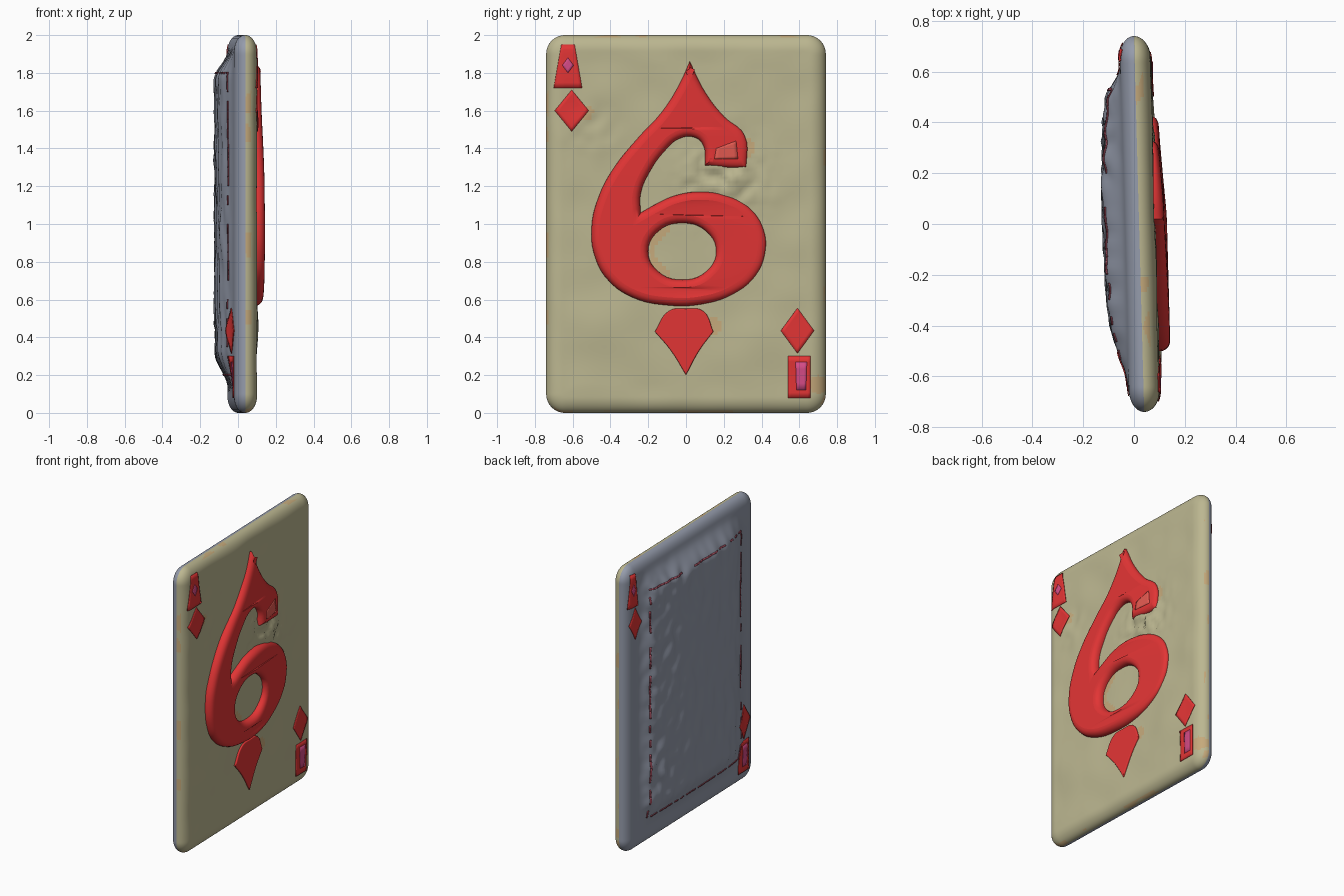
import bpy, bmesh, math, random
from mathutils import noise, Vector, Matrix

if "Cube" in bpy.data.objects:
    bpy.data.objects.remove(bpy.data.objects["Cube"])

random.seed(4)
HY, HZ, R = 0.74, 1.0, 0.10          # half width, half height, corner radius


def mat(name, rgb):
    m = bpy.data.materials.new(name)
    m.diffuse_color = (*rgb, 1)
    m.use_nodes = True
    m.node_tree.nodes["Principled BSDF"].inputs["Base Color"].default_value = m.diffuse_color
    return m


CREAM = mat("cream", (0.50, 0.47, 0.28))
SLATE = mat("slate", (0.30, 0.33, 0.41))
RED = mat("red", (0.76, 0.035, 0.035))
PINK = mat("pink", (0.66, 0.07, 0.24))
TAN = mat("tan", (0.56, 0.40, 0.20))
ROSE = mat("dull_rose", (0.40, 0.08, 0.12))
CORAL = mat("coral", (0.76, 0.10, 0.08))


def add_object(name, mesh, mats):
    ob = bpy.data.objects.new(name, mesh)
    bpy.context.collection.objects.link(ob)
    for m in mats:
        mesh.materials.append(m)
    return ob


def smoothstep(a, b, t):
    t = min(max((t - a) / (b - a), 0), 1)
    return t * t * (3 - 2 * t)


def bump(y, z, y0, z0, r):
    return math.exp(-((y - y0) ** 2 + (z - z0) ** 2) / r ** 2)


def middle(y):
    return 0.02 - 0.027 * y          # the slab is turned slightly


def inset(y, z):
    """Distance from the rounded outline; z measured from the slab centre."""
    a, b = abs(y) - (HY - R), abs(z) - (HZ - R)
    if a > 0 and b > 0:
        return max(R - math.hypot(a, b), 0)
    return max(min(HY - abs(y), HZ - abs(z)), 0)


def edge_round(d):
    return math.sqrt(max(1 - (1 - min(d / 0.085, 1)) ** 2, 0))


def front_base(y, z):
    return middle(y) + 0.062 * edge_round(inset(y, z - 1))


def surface(y, z, side):
    """x of the front (+1) or back (-1) skin, z measured from the floor."""
    d = inset(y, z - 1)
    fade = min(d / 0.15, 1)
    if side > 0:
        x = front_base(y, z) + 0.007 * fade * noise.noise(Vector((y * 5, z * 5, 1)))
        # lumpy clay beside the damaged end of the curl and near the lower pips
        x += 0.018 * bump(y, z, 0.22, 1.21, 0.10)
        x += 0.03 * bump(y, z, 0.2, 1.24, 0.18) * noise.noise(Vector((y * 18, z * 18, 4)))
        x += 0.012 * bump(y, z, -0.45, 0.45, 0.15) + 0.012 * bump(y, z, 0.4, 0.45, 0.13)
        return x + 0.012 * bump(y, z, -0.5, 1.5, 0.12) * noise.noise(Vector((y * 12, z * 12, 2)))
    side_rise = smoothstep(0.11, 0.26, HY - y) * smoothstep(0.05, 0.36, HY + y)
    panel = side_rise * smoothstep(0.06, 0.24, 2 - z) * smoothstep(0.1, 0.34, z)
    h = 0.058 * edge_round(d) + 0.045 * panel + 0.038 * max(1 - (y / 0.6) ** 2, 0) * panel
    h += panel * 0.011 * noise.noise(Vector((y * 14, z * 6, 8)))
    h += panel * 0.013 * smoothstep(0.0, 0.4, y) * noise.noise(Vector((y * 16, z * 13, 3)))
    return middle(y) - h


SMUDGES = [(0.31, 1.40, 0.06), (0.70, 0.15, 0.05), (0.15, 0.46, 0.045), (-0.53, 1.59, 0.04)]


def front_smudge(y, z):
    r = math.hypot((y + 0.02) / 0.18, (z - 0.855) / 0.15)
    return (0.78 < r < 1 and y < -0.08) or any(bump(y, z, *s) > 0.4 for s in SMUDGES)


# Slab: two gridded skins sharing one seam
NY, NZ = 110, 140
bm = bmesh.new()
for side in (1, -1):
    rows = []
    for j in range(NZ + 1):
        row = []
        for i in range(NY + 1):
            y = -HY * math.cos(math.pi * i / NY)
            z = -HZ * math.cos(math.pi * j / NZ)
            a, b = (abs(y) - HY + R) / R, (abs(z) - HZ + R) / R
            if a > 0 and b > 0:      # square corner to round corner
                a2, b2 = a * math.sqrt(1 - b * b / 2), b * math.sqrt(1 - a * a / 2)
                y = math.copysign(HY - R + R * a2, y)
                z = math.copysign(HZ - R + R * b2, z)
            row.append(bm.verts.new((surface(y, z + 1, side), y, z + 1)))
        rows.append(row)
    for j in range(NZ):
        for i in range(NY):
            q = [rows[j][i], rows[j][i + 1], rows[j + 1][i + 1], rows[j + 1][i]]
            f = bm.faces.new(q if side > 0 else q[::-1])
            f.smooth = True
            c = f.calc_center_median()
            f.material_index = 0 if side > 0 else 1
            # tan smudges along the seam and beside the red shapes
            seam = inset(c.y, c.z - 1) < 0.012 and noise.noise(c * 7) > 0.22
            if side > 0 and (seam or front_smudge(c.y, c.z)):
                f.material_index = 2
bmesh.ops.remove_doubles(bm, verts=bm.verts, dist=1e-5)
me = bpy.data.meshes.new("card_slab")
bm.to_mesh(me)
bm.free()
add_object("card_slab", me, [CREAM, SLATE, TAN])


def curl_taper(y, z):
    """The curl sinks toward the tip and the damaged end."""
    return 1 - 0.45 * smoothstep(0.0, 0.35, y) - 0.2 * smoothstep(1.2, 1.8, z)


# Raised shapes: filled, bevelled outlines on the front skin
def relief(name, outlines, half, bevel, taper):
    cu = bpy.data.curves.new(name + "_outline", "CURVE")
    cu.dimensions, cu.fill_mode = "2D", "BOTH"
    cu.resolution_u = 5
    cu.extrude, cu.bevel_depth, cu.offset = half - bevel, bevel, -bevel
    cu.bevel_resolution = 4
    for pts, sharp in outlines:
        sp = cu.splines.new("BEZIER")
        sp.bezier_points.add(len(pts) - 1)
        sp.use_cyclic_u = True
        for i, (p, bp) in enumerate(zip(pts, sp.bezier_points)):
            bp.co = (p[0], p[1], 0)
            kind = "VECTOR" if i in sharp else "AUTO"
            bp.handle_left_type = bp.handle_right_type = kind
    tmp = bpy.data.objects.new(name + "_tmp", cu)
    bpy.context.collection.objects.link(tmp)
    dg = bpy.context.evaluated_depsgraph_get()
    mesh = bpy.data.meshes.new_from_object(tmp.evaluated_get(dg))
    bpy.data.objects.remove(tmp)
    mesh.transform(Matrix(((0, 0, 1, 0), (1, 0, 0, 0), (0, 1, 0, 0), (0, 0, 0, 1))))
    for v in mesh.vertices:
        y, z = v.co.y, v.co.z
        v.co.x = v.co.x * (curl_taper(y, z) if taper else 1) + front_base(y, z)
    mesh.name = name
    mesh.materials.clear()
    ob = add_object(name, mesh, [RED])
    bpy.context.view_layer.objects.active = ob
    ob.select_set(True)
    bpy.ops.object.shade_smooth_by_angle(angle=math.radians(50))
    ob.select_set(False)


curl = [(0.02, 1.86), (-0.04, 1.73), (-0.13, 1.59), (-0.25, 1.46), (-0.38, 1.30),
        (-0.46, 1.15), (-0.50, 0.98), (-0.48, 0.82), (-0.41, 0.70), (-0.28, 0.61),
        (-0.10, 0.57), (0.08, 0.575), (0.25, 0.63), (0.37, 0.73), (0.42, 0.86),
        (0.41, 0.97), (0.35, 1.07), (0.24, 1.14), (0.08, 1.17), (-0.06, 1.15),
        (-0.15, 1.11), (-0.24, 1.06), (-0.24, 1.16), (-0.19, 1.28), (-0.11, 1.39),
        (-0.04, 1.45), (0.04, 1.46), (0.09, 1.42), (0.10, 1.31), (0.20, 1.30),
        (0.32, 1.30), (0.31, 1.47), (0.20, 1.57), (0.10, 1.70)]
ring = [(-0.02 + 0.18 * math.cos(t * math.pi / 4), 0.855 + 0.15 * math.sin(t * math.pi / 4))
        for t in range(8)]
relief("curl_relief", [(curl, {0, 21, 28, 30}), (ring, ())], 0.048, 0.042, True)
drop = [(0.0, 0.20), (-0.08, 0.33), (-0.165, 0.43), (-0.09, 0.54), (0.0, 0.552),
        (0.09, 0.54), (0.145, 0.43), (0.07, 0.33)]
relief("drop_pip", [(drop, {0, 2, 6})], 0.012, 0.006, False)


# Painted marks: thin quads laid on a skin
def plate(name, quad, side, material, lift=0.003, nu=8, nv=8, on_curl=0.0):
    a, b, c, d = [Vector(p) for p in quad]
    pb = bmesh.new()
    g = []
    for j in range(nv + 1):
        for i in range(nu + 1):
            p = a.lerp(b, i / nu).lerp(d.lerp(c, i / nu), j / nv)
            x = surface(p.x, p.y, side) + side * lift
            if on_curl:              # lie on top of the curl instead
                x = front_base(p.x, p.y) + on_curl * curl_taper(p.x, p.y)
            g.append(pb.verts.new((x, p.x, p.y)))
    for j in range(nv):
        for i in range(nu):
            k = j * (nu + 1) + i
            q = [g[k], g[k + 1], g[k + nu + 2], g[k + nu + 1]]
            f = pb.faces.new(q if side > 0 else q[::-1])
            f.smooth = True
    mesh = bpy.data.meshes.new(name)
    pb.to_mesh(mesh)
    pb.free()
    ob = add_object(name, mesh, [material])
    s = ob.modifiers.new("thickness", "SOLIDIFY")
    s.thickness, s.offset = 0.004, 0


def diamond(y, z, w, h):
    return [(y, z - h), (y + w, z), (y, z + h), (y - w, z)]


def tab(y, z0, z1, w0, w1):
    return [(y - w0, z0), (y + w0, z0), (y + w1, z1), (y - w1, z1)]


# front and back pips: centre lines of the upper and lower pair, width factor of the upper
for s, label, up, low, k in ((1, "front", -0.605, 0.59, 1), (-1, "back", 0.645, -0.59, 0.65)):
    plate(label + "_upper_diamond", diamond(up, 1.60, 0.09 * k, 0.11), s, RED)
    plate(label + "_lower_diamond", diamond(low, 0.435, 0.088, 0.12), s, RED)
    plate(label + "_upper_tab", tab(up - 0.02 * s, 1.72, 1.95, 0.075 * k, 0.035 * k), s, RED)
    plate(label + "_lower_tab", tab(low + 0.01 * s, 0.08, 0.30, 0.06, 0.06), s, RED)
    plate(label + "_upper_spot", diamond(up - 0.02 * s, 1.84, 0.03 * k, 0.04), s, PINK, 0.005, 4, 4)
    plate(label + "_lower_spot", tab(low + 0.02 * s, 0.12, 0.27, 0.025, 0.03), s, PINK, 0.005, 4, 4)
plate("worn_curl_end", [(0.15, 1.345), (0.275, 1.345), (0.265, 1.44), (0.16, 1.40)],
      1, CORAL, 0, 6, 6, 0.048)

# Thin worn border line on the back, in broken dashes
Y, Z0, Z1, W = 0.53, 0.20, 1.80, 0.005
N = 32
for k in range(N):
    for s in (-1, 1):
        z = Z0 + (Z1 - Z0) * k / N
        if random.random() < 0.75:
            plate("border_side", tab(s * Y, z, z + 0.05, W, W), -1, ROSE, 0.002, 1, 4)
        y = -Y + 2 * Y * k / N
        z = Z1 if s > 0 else Z0
        if random.random() < 0.65:
            plate("border_end", [(y, z - W), (y + 0.033, z - W), (y + 0.033, z + W), (y, z + W)],
                  -1, ROSE, 0.002, 4, 1)
